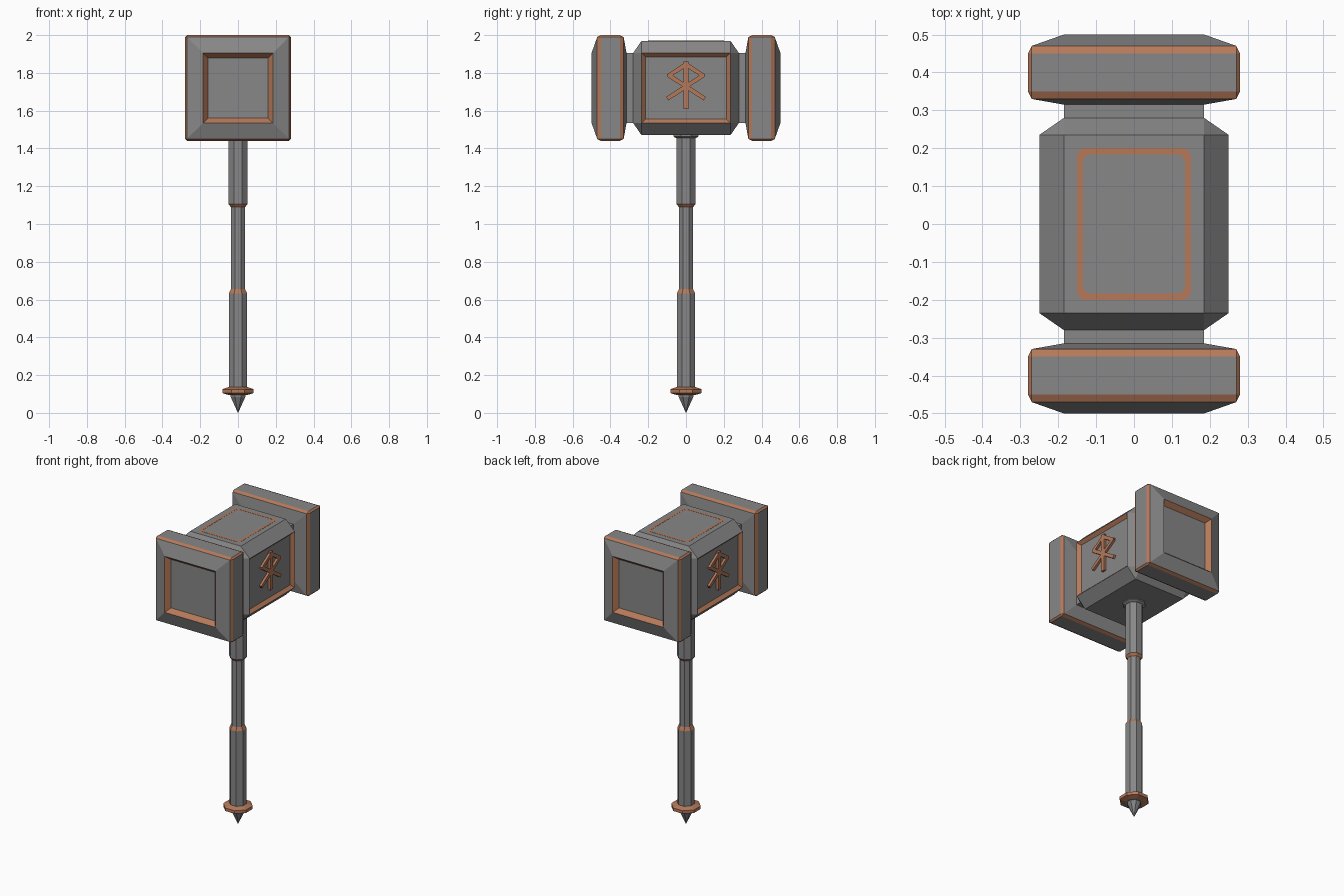
import bpy, bmesh, math
from mathutils import Matrix, Vector

if "Cube" in bpy.data.objects:
    bpy.data.objects.remove(bpy.data.objects["Cube"])

def material(name, rgb):
    m = bpy.data.materials.new(name)
    m.diffuse_color = (*rgb, 1)
    m.use_nodes = True
    m.node_tree.nodes["Principled BSDF"].inputs["Base Color"].default_value = m.diffuse_color
    return m

MATS = [material("dark_steel", (0.25, 0.245, 0.245)), material("copper_trim", (0.46, 0.19, 0.10))]
STEEL, COPPER = 0, 1
ZC = 1.72  # height of the head's axis

def finish(bm, name):
    bmesh.ops.remove_doubles(bm, verts=bm.verts, dist=1e-5)
    bmesh.ops.recalc_face_normals(bm, faces=bm.faces)
    me = bpy.data.meshes.new(name)
    bm.to_mesh(me)
    bm.free()
    for m in MATS:
        me.materials.append(m)
    ob = bpy.data.objects.new(name, me)
    bpy.context.collection.objects.link(ob)
    return ob

def loft(rings, rule, closed=False):
    """Skin equal-length rings; rule(band, side) gives the material."""
    bm = bmesh.new()
    vs = [[bm.verts.new(p) for p in r] for r in rings]
    n = len(vs[0])
    for b in range(len(vs) if closed else len(vs) - 1):
        lo, hi = vs[b], vs[(b + 1) % len(vs)]
        for i in range(n):
            j = (i + 1) % n
            bm.faces.new((lo[i], lo[j], hi[j], hi[i])).material_index = rule(b, i)
    if not closed:
        bm.faces.new(vs[0])
        bm.faces.new(vs[-1])
    return bm

def square_ring(y, h, c):
    """Square of half-width h with corners cut by c, facing along y."""
    pts = []
    for k in range(4):
        a = k * math.pi / 2
        for u, v in ((h, h - c), (h - c, h)):
            pts.append((u * math.cos(a) - v * math.sin(a), y, ZC + u * math.sin(a) + v * math.cos(a)))
    return pts

# Striking caps with copper edges and a recessed face
CAP = [(.315, .185, 0), (.33, .27, 0), (.35, .28, .01), (.45, .28, .01),
       (.47, .27, 0), (.50, .185, 0), (.47, .16, 0)]
def cap_rule(b, i):
    return COPPER if b in (1, 3, 5) or (b == 2 and i % 2 == 0) else STEEL
for s, name in ((-1, "front_cap"), (1, "back_cap")):
    finish(loft([square_ring(s * y, h, c) for y, h, c in CAP], cap_rule), name)

# Head block with necks and recessed side panels
BODY = [(-.32, .185, 0), (-.28, .185, 0), (-.235, .25, .065),
        (.235, .25, .065), (.28, .185, 0), (.32, .185, 0)]
bm = loft([square_ring(*p) for p in BODY], lambda b, i: STEEL)
bmesh.ops.remove_doubles(bm, verts=bm.verts, dist=1e-5)
bmesh.ops.recalc_face_normals(bm, faces=bm.faces)
panels = [f for f in bm.faces if abs(f.normal.x) > .99 and f.calc_area() > .1]
frame = bmesh.ops.inset_individual(bm, faces=panels, thickness=.028, depth=-.02)["faces"]
for f in frame:
    f.material_index = COPPER
finish(bm, "head_block")

# Raised bar ornament on both side panels
BARS = [((0, 1.61), (0, 1.86), .026)]
for m in (-1, 1):
    BARS += [((0, 1.845), (m * .095, 1.783), .022), ((m * .095, 1.79), (-m * .10, 1.663), .022)]
for s, name in ((-1, "left_ornament"), (1, "right_ornament")):
    bm = bmesh.new()
    for (y0, z0), (y1, z1), w in BARS:
        d = Vector((0, y1 - y0, z1 - z0))
        mid = Vector((s * .235, (y0 + y1) / 2, (z0 + z1) / 2))
        mat = (Matrix.Translation(mid) @ Matrix.Rotation(math.atan2(d.z, d.y), 4, 'X')
               @ Matrix.Diagonal((.02, d.length, w, 1)))
        bmesh.ops.create_cube(bm, size=1, matrix=mat)
    for f in bm.faces:
        f.material_index = COPPER
    finish(bm, name)

# Thin rounded inlay frame on top of the head
def round_rect(hx, hy, r, z):
    pts = []
    for k, (sx, sy) in enumerate(((1, 1), (-1, 1), (-1, -1), (1, -1))):
        for t in range(4):
            a = math.radians(90 * k + 30 * t)
            pts.append((sx * (hx - r) + r * math.cos(a), sy * (hy - r) + r * math.sin(a), z))
    return pts
ZT = ZC + .25
finish(loft([round_rect(.15, .20, .02, ZT - .003), round_rect(.15, .20, .02, ZT + .001),
             round_rect(.134, .184, .02, ZT + .001), round_rect(.134, .184, .02, ZT - .003)],
            lambda b, i: COPPER, closed=True), "top_inlay")

# Eight-sided turned parts: (height, radius) profiles
def turned(name, profile, copper=()):
    rings = [[(r * math.cos(math.radians(22.5 + 45 * i)), r * math.sin(math.radians(22.5 + 45 * i)), z)
              for i in range(8)] for z, r in profile]
    finish(loft(rings, lambda b, i: COPPER if b in copper else STEEL), name)

turned("handle", [(.12, .053), (.632, .053), (.655, .041), (1.09, .041), (1.105, .054), (1.48, .054)],
       copper=(1, 3))
turned("head_collar", [(1.455, .058), (1.463, .072), (1.48, .072)])
turned("pommel_ring", [(.095, .055), (.105, .09), (.125, .09), (.137, .055)], copper=(0, 1, 2))
turned("pommel_spike", [(0, .001), (.085, .042), (.10, .042)])
